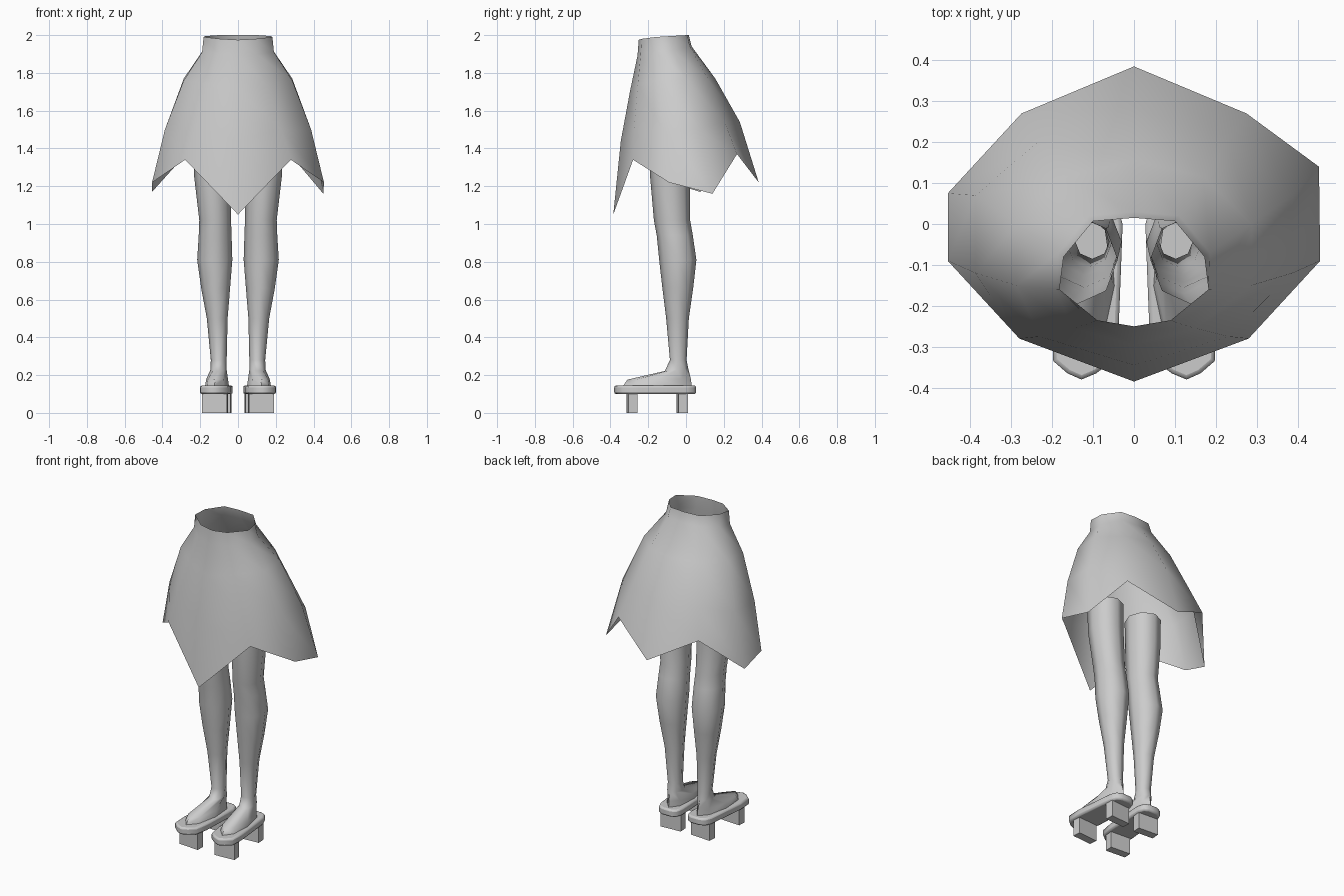
import bpy
import bmesh
import math

old = bpy.data.objects.get("Cube")
if old:
    bpy.data.objects.remove(old, do_unlink=True)

grey = bpy.data.materials.new("plain_grey")
grey.use_nodes = True
grey.diffuse_color = (0.6, 0.6, 0.6, 1)
grey.node_tree.nodes["Principled BSDF"].inputs["Base Color"].default_value = (0.6, 0.6, 0.6, 1)


def loft(name, rings, cap_first=False, cap_last=False, mirror=False, bevel=0, angle=60):
    """Skin a list of equal-length closed rings, given from top to bottom."""
    bm = bmesh.new()
    rows = [[bm.verts.new(p) for p in ring] for ring in rings]
    n = len(rows[0])
    for a, b in zip(rows, rows[1:]):
        for i in range(n):
            j = (i + 1) % n
            bm.faces.new((a[i], b[i], b[j], a[j]))
    if cap_first:
        bm.faces.new(rows[0])
    if cap_last:
        bm.faces.new(rows[-1][::-1])
    mesh = bpy.data.meshes.new(name)
    bm.to_mesh(mesh)
    bm.free()
    mesh.materials.append(grey)
    ob = bpy.data.objects.new(name, mesh)
    bpy.context.collection.objects.link(ob)
    if bevel:
        mod = ob.modifiers.new("Bevel", 'BEVEL')
        mod.width, mod.segments, mod.limit_method = bevel, 2, 'ANGLE'
        mod.angle_limit = math.radians(50)
    if mirror:
        ob.modifiers.new("Mirror", 'MIRROR').use_mirror_merge = False
    bpy.ops.object.select_all(action='DESELECT')
    ob.select_set(True)
    bpy.context.view_layer.objects.active = ob
    bpy.ops.object.shade_smooth_by_angle(angle=math.radians(angle))
    return ob


# Skirt: half rings from front centre round the left side to back centre
skirt_half = [
    [(0, -.25, 1.975), (.09, -.235, 1.98), (.182, -.16, 1.99),
     (.172, -.08, 1.995), (.10, .007, 2), (0, .015, 2)],
    [(0, -.257, 1.89), (.10, -.24, 1.90), (.19, -.16, 1.91),
     (.185, -.07, 1.92), (.11, .02, 1.94), (0, .03, 1.94)],
    [(0, -.295, 1.71), (.15, -.255, 1.74), (.287, -.15, 1.76),
     (.287, 0, 1.77), (.17, .115, 1.77), (0, .155, 1.77)],
    [(0, -.345, 1.44), (.23, -.275, 1.50), (.387, -.12, 1.50),
     (.387, .07, 1.50), (.23, .205, 1.54), (0, .285, 1.54)],
    [(0, -.385, 1.05), (.28, -.28, 1.34), (.455, -.09, 1.22),
     (.452, .14, 1.16), (.275, .27, 1.37), (0, .385, 1.22)],
]
rings = [h + [(-x, y, z) for x, y, z in h[4:0:-1]] for h in skirt_half]
rings[-1][7] = (-.455, .075, 1.17)   # the right hem corner sits further forward
loft("skirt", rings)

# Legs and feet: x min, x max, y min, y max, z at front, z at back
leg_rows = [
    (.040, .235, -.195, .020, 1.42, 1.42),
    (.040, .232, -.190, .020, 1.25, 1.25),
    (.037, .205, -.170, .022, 1.02, 1.02),
    (.034, .208, -.155, .036, .94, .94),
    (.030, .216, -.142, .055, .81, .81),
    (.042, .195, -.125, .038, .66, .66),
    (.055, .165, -.105, .015, .50, .50),
    (.060, .144, -.085, .003, .28, .28),
    (.060, .146, -.112, .012, .222, .235),
    (.053, .168, -.310, .026, .176, .18),
    (.048, .174, -.332, .030, .145, .145),
]


def oval(x0, x1, y0, y1, zf, zb, n=8, toe_out=0.0):
    pts = []
    for i in range(n):
        a = 2 * math.pi * i / n - math.pi / 2
        y = (y0 + y1) / 2 + (y1 - y0) / 2 * math.sin(a)
        t = (y - y0) / (y1 - y0)
        x = (x0 + x1) / 2 + (x1 - x0) / 2 * math.cos(a)
        pts.append((x - toe_out * (y - (y0 + y1) / 2), y, zf + (zb - zf) * t))
    return pts


leg_rings = [oval(*row, toe_out=.07 if k >= 9 else 0) for k, row in enumerate(leg_rows)]
loft("leg", leg_rings, cap_last=True, mirror=True)

# Sandal boards: half outline as (half width, y), slightly turned outwards
outline = [(.035, -.365), (.072, -.335), (.082, -.25), (.078, -.12),
           (.074, 0), (.060, .038), (.030, .054)]


def board_x(y):
    return .106 - .07 * (y + .06)


side = [(w, y) for w, y in outline]
loop = [(0, -.38)] + side + [(-w, y) for w, y in side[::-1]]
board = [[(board_x(y) + w, y, z) for w, y in loop] for z in (.145, .10)]
loft("sandal_board", board, cap_first=True, cap_last=True, mirror=True, bevel=.01)

# Two support blocks under each board
for name, yc in (("front_block", -.285), ("rear_block", -.02)):
    turn = math.radians(4)
    corners = []
    for u, v in ((-.066, -.025), (.066, -.025), (.066, .025), (-.066, .025)):
        corners.append((board_x(yc) + u * math.cos(turn) - v * math.sin(turn),
                        yc + u * math.sin(turn) + v * math.cos(turn)))
    block = [[(x, y, z) for x, y in corners] for z in (.105, 0)]
    loft(name, block, cap_first=True, cap_last=True, mirror=True, angle=30)
